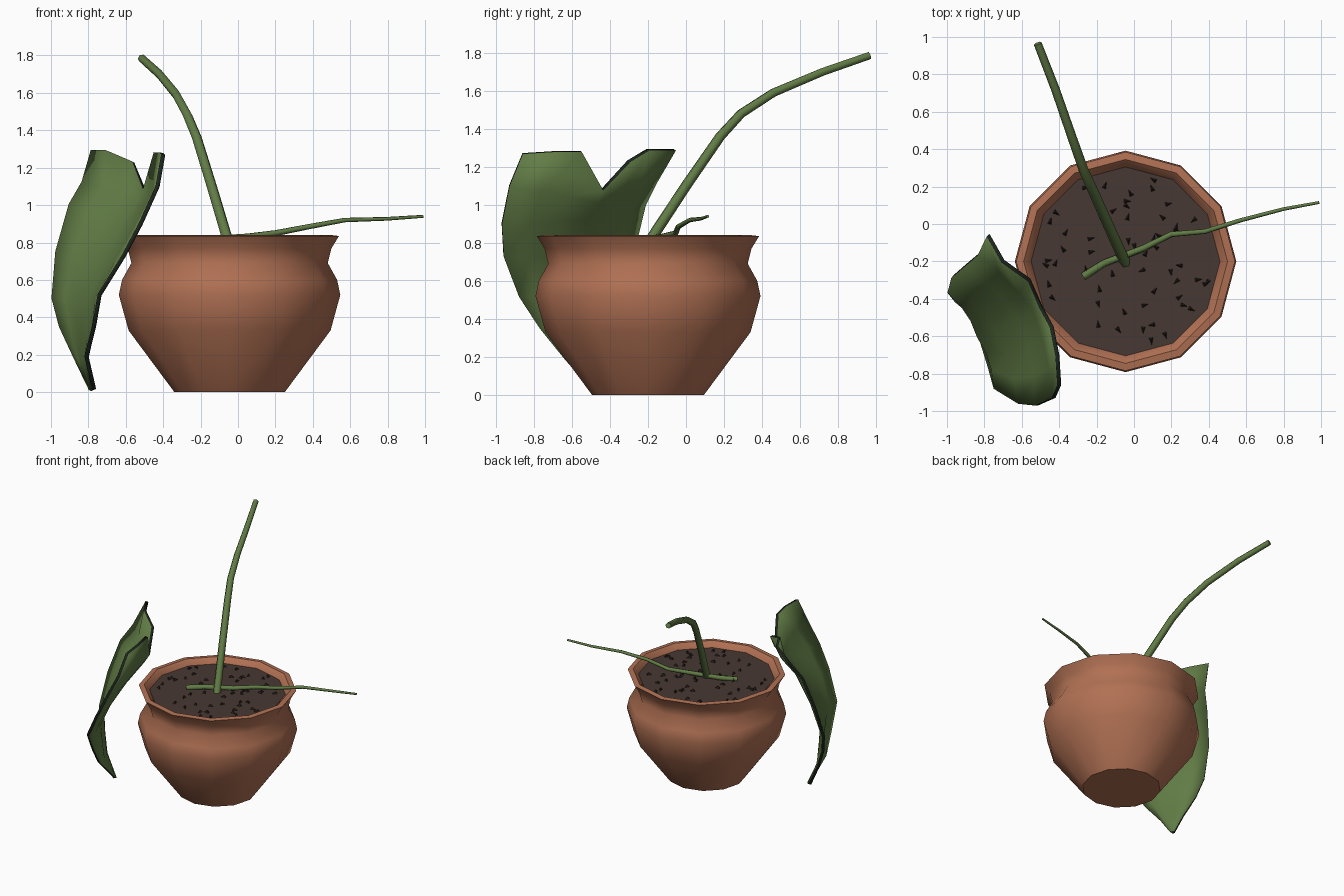
import bpy, bmesh, math, random
from mathutils import Vector

if "Cube" in bpy.data.objects:
    bpy.data.objects.remove(bpy.data.objects["Cube"])

random.seed(4)
CX, CY = -0.045, -0.2
SIDES = 12
SOIL_Z = 0.80


def material(name, col):
    m = bpy.data.materials.new(name)
    m.diffuse_color = (*col, 1)
    m.use_nodes = True
    m.node_tree.nodes["Principled BSDF"].inputs["Base Color"].default_value = m.diffuse_color
    return m


terracotta = material("terracotta", (0.44, 0.165, 0.088))
green = material("leaf green", (0.12, 0.2, 0.06))
dark_edge = material("dark leaf edge", (0.012, 0.018, 0.012))
soil_mat = material("soil brown", (0.062, 0.040, 0.032))
chip_mat = material("dark soil chips", (0.022, 0.014, 0.012))


def finish(name, bm, mats, smooth=None):
    bmesh.ops.recalc_face_normals(bm, faces=bm.faces)
    me = bpy.data.meshes.new(name)
    bm.to_mesh(me)
    bm.free()
    for m in mats:
        me.materials.append(m)
    ob = bpy.data.objects.new(name, me)
    bpy.context.collection.objects.link(ob)
    if smooth:
        bpy.ops.object.select_all(action='DESELECT')
        ob.select_set(True)
        bpy.context.view_layer.objects.active = ob
        bpy.ops.object.shade_smooth_by_angle(angle=math.radians(smooth))
    return ob


def bridge(bm, a, b):
    n = len(a)
    for i in range(n):
        bm.faces.new((a[i], a[(i + 1) % n], b[(i + 1) % n], b[i]))


# pot: turned profile with a flared rim and inner wall
bm = bmesh.new()
profile = [(0.295, 0), (0.54, 0.33), (0.592, 0.52), (0.575, 0.6), (0.525, 0.69),
           (0.545, 0.77), (0.585, 0.835), (0.545, 0.84), (0.505, 0.80), (0.49, 0.74)]
rings = []
for r, z in profile:
    ring = []
    for i in range(SIDES):
        t = 2 * math.pi * i / SIDES
        ring.append(bm.verts.new((CX + r * math.cos(t), CY + r * math.sin(t), z)))
    rings.append(ring)
for a, b in zip(rings, rings[1:]):
    bridge(bm, a, b)
bm.faces.new(rings[0])
bm.faces.new(rings[-1])
finish("pot", bm, [terracotta], 50)

# soil disc
bm = bmesh.new()
bm.faces.new([bm.verts.new((CX + 0.505 * math.cos(2 * math.pi * i / SIDES),
                            CY + 0.505 * math.sin(2 * math.pi * i / SIDES), SOIL_Z))
              for i in range(SIDES)])
finish("soil", bm, [soil_mat])

# small pointed chips scattered on the soil
bm = bmesh.new()
for k in range(55):
    rad = 0.46 * math.sqrt(random.random())
    t = random.uniform(0, 2 * math.pi)
    c = Vector((CX + rad * math.cos(t), CY + rad * math.sin(t), SOIL_Z))
    a = random.uniform(0, 2 * math.pi)
    base = [bm.verts.new(c + Vector((s * math.cos(a + o), s * math.sin(a + o), -0.003)))
            for o, s in ((0, 0.032), (2.3, 0.018), (4.0, 0.018))]
    top = bm.verts.new(c + Vector((0, 0, 0.018)))
    bm.faces.new(base)
    for i in range(3):
        bm.faces.new((base[i], base[(i + 1) % 3], top))
finish("soil_chips", bm, [chip_mat])


def tube(name, pts, r0, r1, n=6):
    """Tapered stem along a path."""
    bm = bmesh.new()
    pts = [Vector(p) for p in pts]
    prev = None
    for i, p in enumerate(pts):
        d = (pts[min(i + 1, len(pts) - 1)] - pts[max(i - 1, 0)]).normalized()
        u = d.cross(Vector((0.3, -1, 0.2))).normalized()
        v = d.cross(u)
        r = r0 + (r1 - r0) * i / (len(pts) - 1)
        ring = [bm.verts.new(p + r * (u * math.cos(2 * math.pi * k / n)
                                      + v * math.sin(2 * math.pi * k / n))) for k in range(n)]
        if prev:
            bridge(bm, prev, ring)
        else:
            bm.faces.new(ring)
        prev = ring
    bm.faces.new(prev)
    finish(name, bm, [green], 65)


tube("tall_stem", [(-0.045, -0.21, 0.78), (-0.14, 0, 1.1), (-0.22, 0.18, 1.36), (-0.27, 0.29, 1.48),
                   (-0.33, 0.46, 1.59), (-0.42, 0.72, 1.70), (-0.515, 0.965, 1.785)], 0.03, 0.022)
tube("low_stem", [(-0.27, -0.28, 0.805), (-0.16, -0.21, 0.815), (0.05, -0.13, 0.83), (0.2, -0.055, 0.85),
                  (0.38, -0.04, 0.885), (0.57, 0.02, 0.92), (0.8, 0.08, 0.927), (0.99, 0.115, 0.94)],
     0.022, 0.008)

# leaf: notched sheet lofted from back edge, midrib and front edge
back = [(-0.78, -0.06, 1.29), (-0.83, -0.16, 1.12), (-0.9, -0.22, 1.0), (-0.97, -0.28, 0.75),
        (-0.99, -0.36, 0.5), (-0.95, -0.41, 0.35), (-0.87, -0.46, 0.18), (-0.79, -0.47, 0.015)]
mid = [(-0.5, -0.44, 1.08), (-0.53, -0.47, 1.02), (-0.6, -0.52, 0.93), (-0.73, -0.58, 0.72),
       (-0.83, -0.60, 0.5), (-0.83, -0.58, 0.35), (-0.82, -0.55, 0.18), (-0.78, -0.48, 0.01)]
front = [(-0.4, -0.86, 1.27), (-0.43, -0.93, 1.1), (-0.52, -0.97, 0.9), (-0.61, -0.96, 0.73),
         (-0.74, -0.88, 0.52), (-0.77, -0.77, 0.35), (-0.81, -0.64, 0.19), (-0.77, -0.49, 0.015)]
lobe_a = [(-0.7, -0.2, 1.29), (-0.56, -0.3, 1.23)]
lobe_b = [(-0.44, -0.55, 1.28), (-0.41, -0.7, 1.28)]
bm = bmesh.new()
prev = None
for i, (b, m, f) in enumerate(zip(back, mid, front)):
    b, m, f = Vector(b), Vector(m), Vector(f)
    if i == 0:
        row = [b, *map(Vector, lobe_a), m, *map(Vector, lobe_b), f]
    else:
        # rounded fold: pull the quarter points towards the pot
        w = 0.02 if i < 6 else 0.005
        n = Vector((0.9, 0.4, 0)) * w
        row = [b, b.lerp(m, .33) + n, b.lerp(m, .67) + n, m,
               m.lerp(f, .33) + n, m.lerp(f, .67) + n, f]
    row = [bm.verts.new(p) for p in row]
    if prev:
        for k in range(6):
            bm.faces.new((prev[k], prev[k + 1], row[k + 1], row[k]))
    prev = row
leaf = finish("leaf", bm, [green, dark_edge], 50)
sol = leaf.modifiers.new("thickness", 'SOLIDIFY')
sol.thickness = 0.022
sol.offset = 0
sol.material_offset_rim = 1
